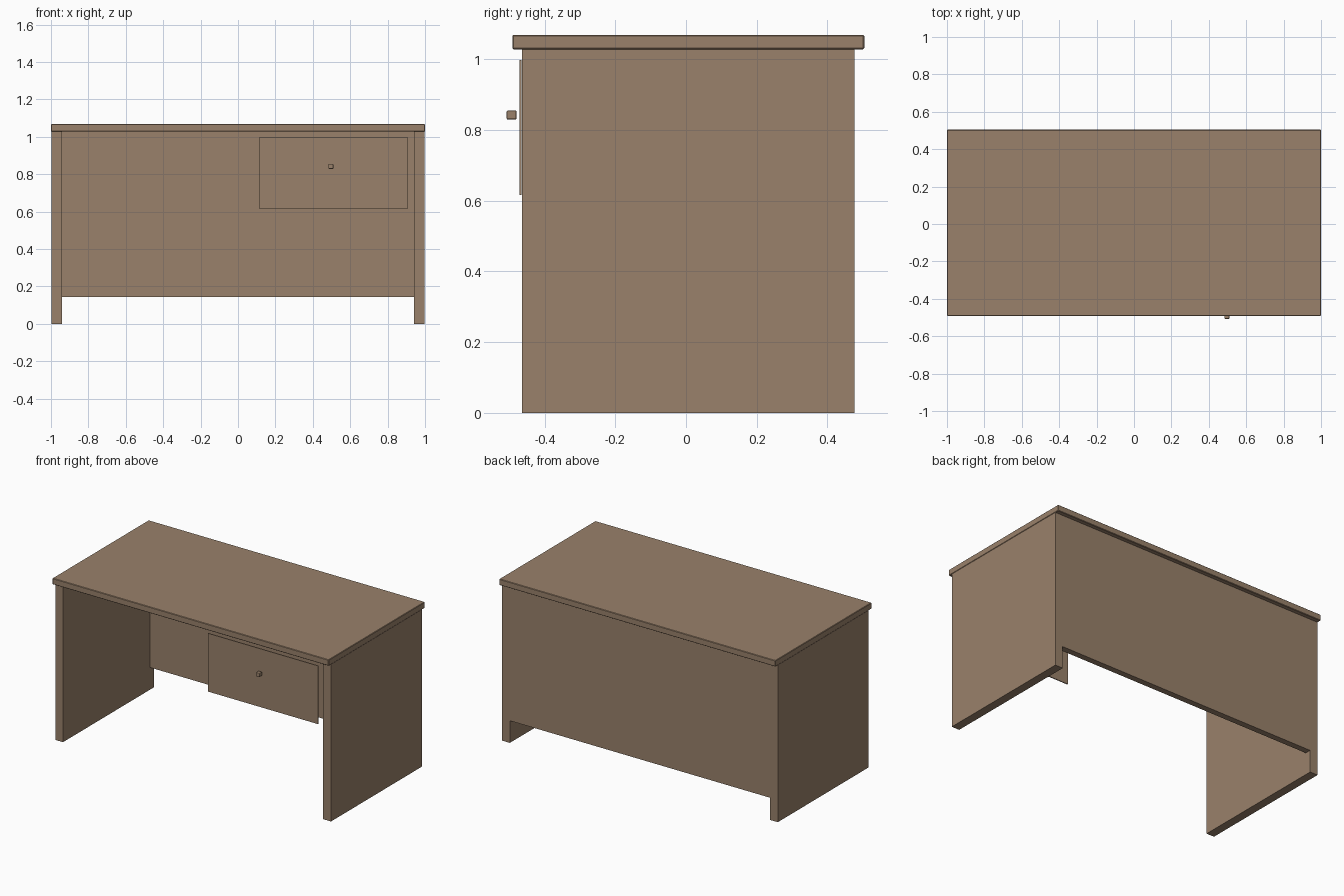
import bpy

if "Cube" in bpy.data.objects:
    bpy.data.objects.remove(bpy.data.objects["Cube"])

wood = bpy.data.materials.new("brown_wood")
wood.diffuse_color = (0.32, 0.22, 0.145, 1.0)
wood.use_nodes = True
wood.node_tree.nodes["Principled BSDF"].inputs["Base Color"].default_value = wood.diffuse_color


def box(name, x, y, z, bevel=0.0, segments=1):
    """Box spanning the given (min, max) ranges, with an optional bevel."""
    bpy.ops.mesh.primitive_cube_add(size=1)
    ob = bpy.context.object
    ob.name = name
    ob.location = [(a + b) / 2 for a, b in (x, y, z)]
    ob.scale = [b - a for a, b in (x, y, z)]
    bpy.ops.object.transform_apply(location=False, rotation=False, scale=True)
    ob.data.materials.append(wood)
    if bevel:
        mod = ob.modifiers.new("edge", 'BEVEL')
        mod.width = bevel
        mod.segments = segments
    return ob


# Desk top with slightly softened edges
box("desk_top", (-1, 1), (-0.491, 0.504), (1.028, 1.068), 0.003)

# Side panels standing on the floor
for side, x in (("left", (-0.998, -0.942)), ("right", (0.942, 0.998))):
    box(side + "_side_panel", x, (-0.464, 0.476), (0, 1.028))

# Back panel, flush with the rear edges of the sides
box("back_panel", (-0.942, 0.942), (0.436, 0.476), (0.145, 1.028))

# Thin drawer front with a small knob
box("drawer_front", (0.113, 0.91), (-0.471, -0.465), (0.616, 0.997))
box("drawer_knob", (0.484, 0.51), (-0.507, -0.479), (0.829, 0.855), 0.004, 2)
